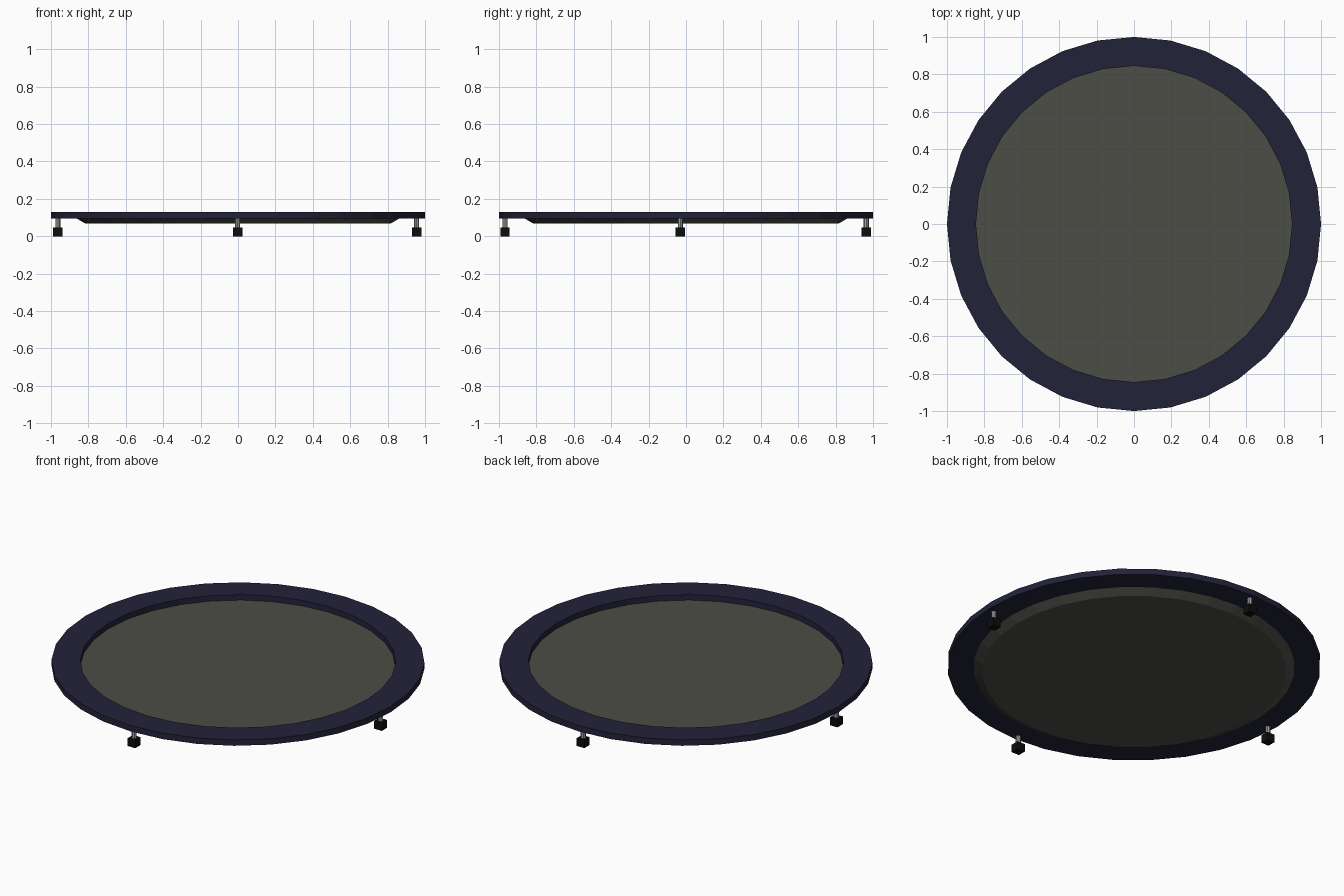
import bpy, bmesh, math

if "Cube" in bpy.data.objects:
    bpy.data.objects.remove(bpy.data.objects["Cube"])

SIDES = 32


def material(name, rgb):
    m = bpy.data.materials.new(name)
    m.diffuse_color = (*rgb, 1)
    m.use_nodes = True
    m.node_tree.nodes["Principled BSDF"].inputs["Base Color"].default_value = m.diffuse_color
    return m


navy = material("navy padding", (0.016, 0.016, 0.042))
mat_grey = material("mat grey", (0.074, 0.074, 0.063))
steel = material("steel", (0.35, 0.35, 0.35))
rubber = material("black rubber", (0.004, 0.004, 0.004))


def finish(name, bm, mat):
    bmesh.ops.recalc_face_normals(bm, faces=bm.faces)
    me = bpy.data.meshes.new(name)
    bm.to_mesh(me)
    bm.free()
    me.materials.append(mat)
    ob = bpy.data.objects.new(name, me)
    bpy.context.collection.objects.link(ob)
    return ob


def ring(bm, r, z):
    return [bm.verts.new((r * math.cos(a), r * math.sin(a), z))
            for a in (2 * math.pi * i / SIDES for i in range(SIDES))]


def bridge(bm, a, b):
    for i in range(SIDES):
        j = (i + 1) % SIDES
        bm.faces.new((a[i], a[j], b[j], b[i]))


# padded rim: rectangular section swept round the circle
bm = bmesh.new()
loops = [ring(bm, r, z) for r, z in
         ((1, 0.095), (1, 0.13), (0.845, 0.13), (0.845, 0.095))]
for k in range(4):
    bridge(bm, loops[k], loops[(k + 1) % 4])
finish("rim_padding", bm, navy)

# jumping mat: shallow disc tapering towards its underside
bm = bmesh.new()
upper, lower = ring(bm, 0.866, 0.097), ring(bm, 0.815, 0.067)
bridge(bm, upper, lower)
bm.faces.new(upper)
bm.faces.new(lower)
finish("jumping_mat", bm, mat_grey)

# four legs: steel post on a square rubber foot
for side, x, y in (("left", -0.963, -0.03), ("right", 0.955, -0.03),
                   ("front", -0.002, -0.968), ("back", -0.002, 0.964)):
    bm = bmesh.new()
    bmesh.ops.create_cone(bm, cap_ends=True, segments=8, radius1=0.014,
                          radius2=0.014, depth=0.06)
    post = finish(side + "_leg_post", bm, steel)
    post.location = (x, y, 0.07)

    bm = bmesh.new()
    bmesh.ops.create_cube(bm, size=1)
    bmesh.ops.scale(bm, vec=(0.05, 0.05, 0.046), verts=bm.verts)
    foot = finish(side + "_foot", bm, rubber)
    foot.location = (x, y, 0.023)
